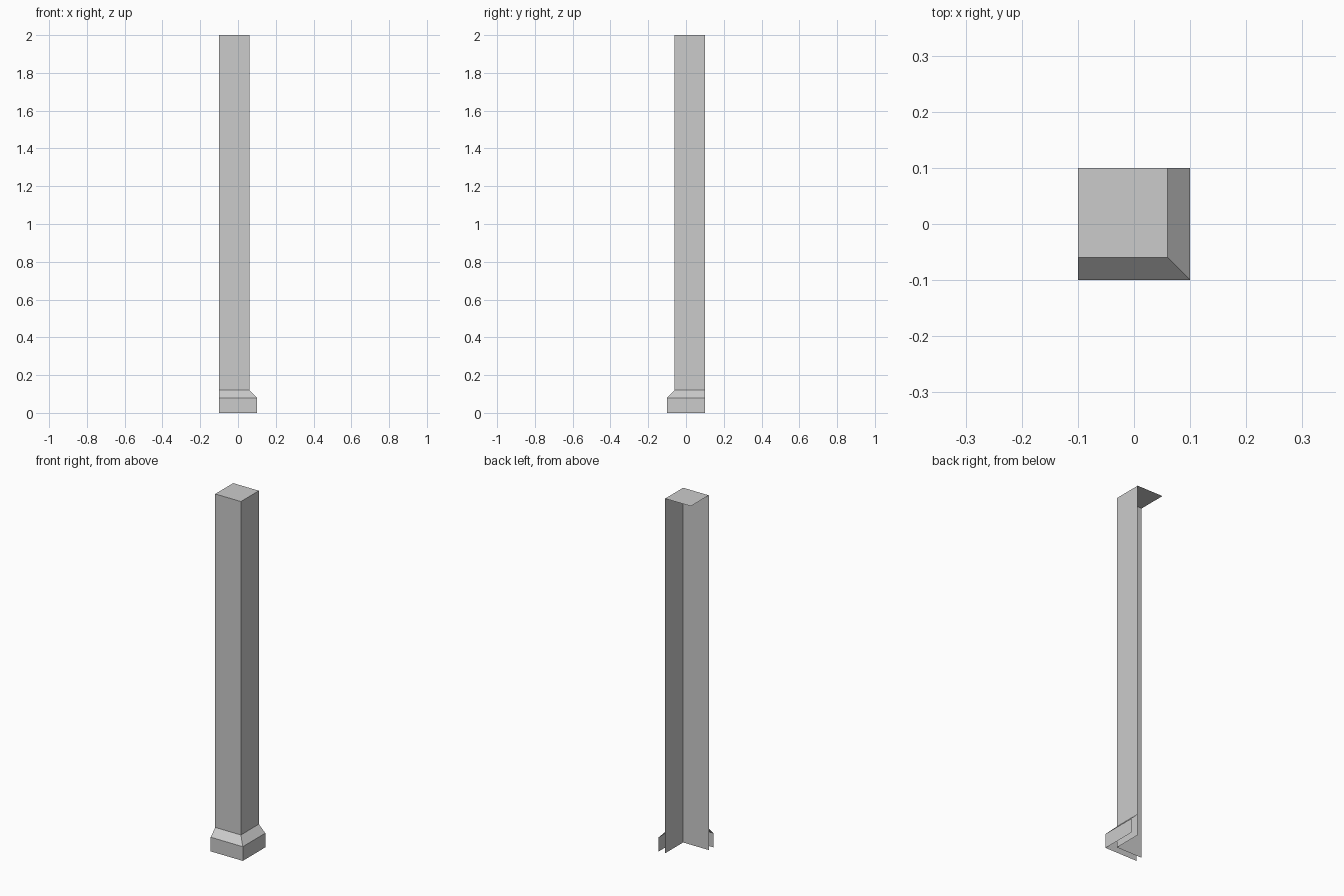
import bpy
import bmesh

if "Cube" in bpy.data.objects:
    bpy.data.objects.remove(bpy.data.objects["Cube"])

BACK = 0.10  # open left and back limits of the corner shell


def corner_shell(name, profile, cap=False):
    """Sweep an (offset, height) profile round the mitred front-right corner."""
    bm = bmesh.new()
    rows = []
    for o, z in profile:
        path = [(-BACK, -o), (o, -o), (o, BACK)]
        rows.append([bm.verts.new((x, y, z)) for x, y in path])
    for low, high in zip(rows, rows[1:]):
        for i in range(2):
            bm.faces.new((low[i], low[i + 1], high[i + 1], high[i]))
    if cap:
        back_corner = bm.verts.new((-BACK, BACK, profile[-1][1]))
        bm.faces.new(rows[-1] + [back_corner])
    mesh = bpy.data.meshes.new(name)
    bm.to_mesh(mesh)
    bm.free()
    obj = bpy.data.objects.new(name, mesh)
    bpy.context.collection.objects.link(obj)
    return obj


# Tall post: front and right walls with a flat top, open behind and below
corner_shell("post", [(0.06, 0.0), (0.06, 2.0)], cap=True)

# Skirting with sloped upper edge, open at its ends and underneath
corner_shell("base_skirting", [(0.10, 0.0), (0.10, 0.08), (0.06, 0.12)])
